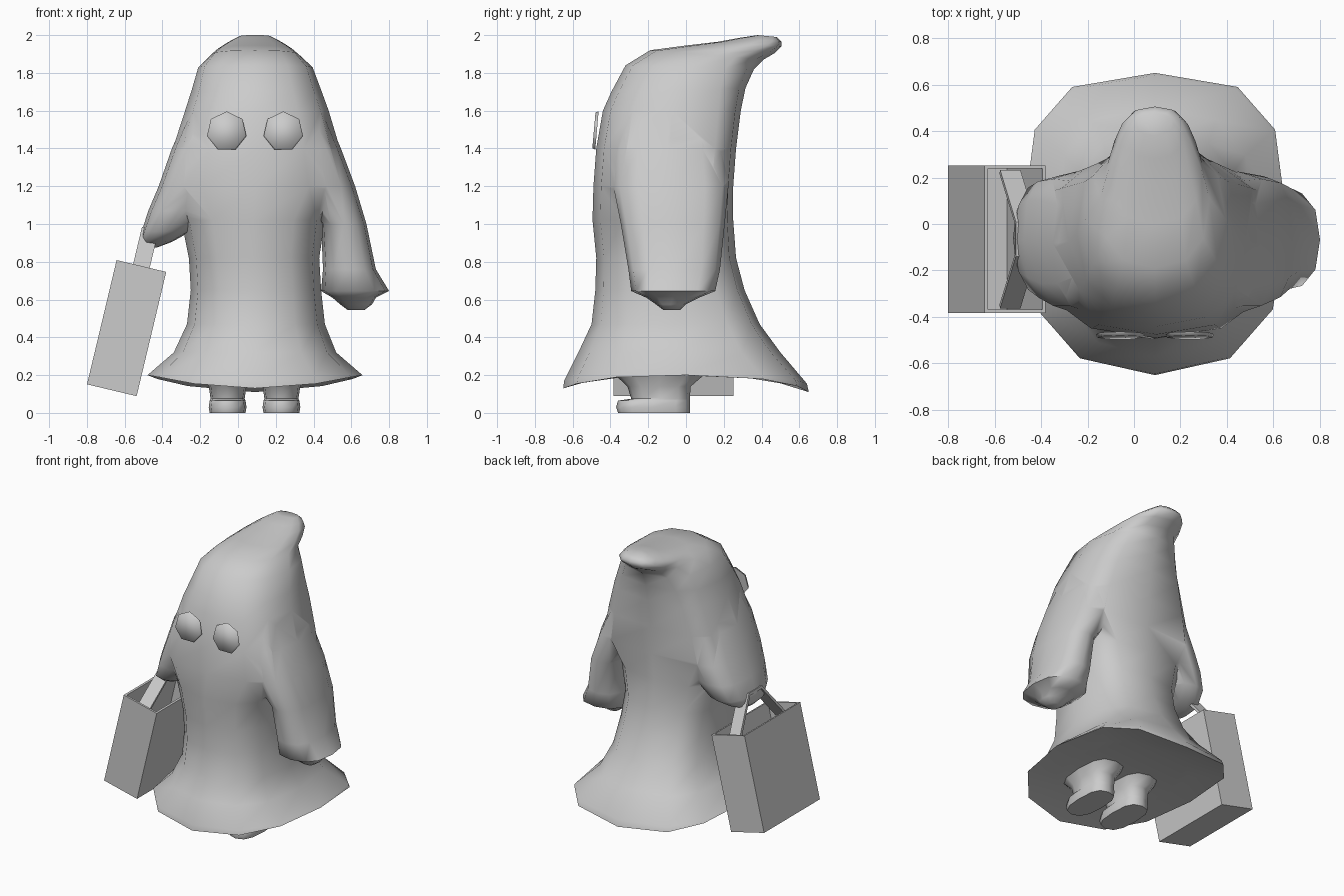
import bpy, bmesh, math
from mathutils import Matrix, Vector

if "Cube" in bpy.data.objects:
    bpy.data.objects.remove(bpy.data.objects["Cube"])


def finish(name, bm, smooth=None):
    bmesh.ops.recalc_face_normals(bm, faces=bm.faces)
    me = bpy.data.meshes.new(name)
    bm.to_mesh(me)
    bm.free()
    ob = bpy.data.objects.new(name, me)
    bpy.context.collection.objects.link(ob)
    if smooth:
        shade(ob, smooth)
    return ob


def select(ob):
    bpy.ops.object.select_all(action='DESELECT')
    ob.select_set(True)
    bpy.context.view_layer.objects.active = ob


def shade(ob, deg):
    select(ob)
    bpy.ops.object.shade_smooth_by_angle(angle=math.radians(deg))


def loft(name, rings, n=12, front=.8, smooth=None):
    """Rings: x min, x max, front y, front z, back y, back z,
    side lift, squareness of the back half (1 = round)."""
    bm = bmesh.new()
    loops = []
    for x0, x1, yf, zf, yb, zb, lift, back in rings:
        loop = []
        for i in range(n):
            a = math.tau * i / n
            c, s = math.cos(a), math.sin(a)
            power = back if s > .01 else front
            c = math.copysign(abs(c) ** power, c)
            s = math.copysign(abs(s) ** power, s)
            t = (s + 1) / 2
            loop.append(bm.verts.new(((x0 + x1) / 2 + c * (x1 - x0) / 2,
                                      yf + (yb - yf) * t,
                                      zf + (zb - zf) * t + lift * c * c)))
        loops.append(loop)
    for a, b in zip(loops, loops[1:]):
        for i in range(n):
            j = (i + 1) % n
            bm.faces.new((a[i], a[j], b[j], b[i]))
    bm.faces.new(loops[0][::-1])
    bm.faces.new(loops[-1])
    return finish(name, bm, smooth)


def level(x0, x1, yf, yb, z, back=.85):
    return (x0, x1, yf, z, yb, z, 0, back)


# Hooded cloak, from the underside up to the bent tip
body = loft("cloak", [
    (-.30, .48, -.45, .20, .40, .20, 0, .7),
    (-.48, .66, -.65, .13, .65, .11, .08, .68),
    (-.47, .65, -.645, .17, .64, .155, .045, .68),
    level(-.34, .52, -.57, .50, .32, .7),
    level(-.27, .46, -.50, .39, .47, .7),
    level(-.25, .44, -.48, .31, .65, .7),
    level(-.26, .43, -.475, .265, .82, .7),
    level(-.30, .46, -.495, .25, 1.02, .6),
    level(-.40, .59, -.49, .25, 1.2, .52),
    level(-.345, .54, -.475, .265, 1.4, .52),
    level(-.28, .48, -.44, .29, 1.6, .57),
    (-.245, .44, -.395, 1.70, .315, 1.72, 0, .68),
    (-.21, .395, -.32, 1.84, .36, 1.82, 0, .85),
    (-.145, .325, -.19, 1.92, .41, 1.87, 0, 1),
    (-.11, .29, 0, 1.945, .47, 1.905, 0, .95),
    (-.07, .25, .17, 1.965, .505, 1.94, 0, .85),
    (-.03, .21, .28, 1.985, .505, 1.965, 0, .8),
    (.01, .17, .38, 2.0, .48, 1.99, 0, .8),
], front=.82)

# Hanging sleeve with a flared cuff and a small hand
sleeve_r = loft("hanging_sleeve", [
    level(.58, .67, -.12, -.03, .545),
    level(.54, .71, -.16, 0, .575),
    level(.50, .73, -.21, .07, .61),
    level(.44, .80, -.29, .155, .645, .8),
    level(.45, .73, -.305, .18, .76, .75),
    level(.44, .68, -.345, .205, 1.0, .75),
    level(.28, .62, -.385, .225, 1.2, .75),
    level(.18, .545, -.385, .22, 1.4),
    level(.13, .46, -.33, .18, 1.6)])

# Raised sleeve that carries the bag
sleeve_l = loft("carrying_sleeve", [
    level(-.49, -.43, -.12, 0, .875),
    level(-.52, -.35, -.22, .10, .905),
    level(-.51, -.25, -.31, .18, .96, .75),
    level(-.475, -.15, -.35, .21, 1.07, .7),
    level(-.42, -.08, -.385, .225, 1.2, .75),
    level(-.35, 0, -.385, .22, 1.4),
    level(-.26, .03, -.33, .18, 1.6)])

# Merge the sleeves into the cloak
for sleeve in (sleeve_r, sleeve_l):
    mod = body.modifiers.new("join", 'BOOLEAN')
    mod.operation = 'UNION'
    mod.solver = 'EXACT'
    mod.object = sleeve
    select(body)
    bpy.ops.object.modifier_apply(modifier=mod.name)
    bpy.data.objects.remove(sleeve)
shade(body, 75)

# Feet with flat toes, and round flat eyes
for side, fx, ex in (("left", -.055, -.06), ("right", .23, .24)):
    loft(side + "_foot", [
        level(fx - .095, fx + .095, -.36, .02, 0, .7),
        level(fx - .10, fx + .10, -.37, .02, .03, .7),
        level(fx - .095, fx + .095, -.36, .02, .065, .7),
        level(fx - .09, fx + .09, -.29, .02, .075, .7),
        level(fx - .10, fx + .10, -.31, .025, .14, .7),
        level(fx - .13, fx + .13, -.38, .10, .205, .7)], smooth=50)
    bm = bmesh.new()
    bmesh.ops.create_cone(bm, cap_ends=True, segments=7, radius1=.107,
                          radius2=.10, depth=.016)
    top = bm.verts[:][0]
    spin = math.pi / 2 - math.atan2(top.co.y, top.co.x)
    bm.transform(Matrix.Translation((ex, -.48, 1.49))
                 @ Matrix.Rotation(math.radians(85), 4, 'X')
                 @ Matrix.Rotation(spin, 4, 'Z'))
    finish(side + "_eye", bm, 100)

# Open-topped tilted bag
tilt = (Matrix.Translation((-.668, -.065, .12))
        @ Matrix.Rotation(math.radians(13.4), 4, 'Y'))
bm = bmesh.new()
bmesh.ops.create_cube(bm, size=1)
bm.transform(tilt @ Matrix.Translation((0, 0, .338))
             @ Matrix.Diagonal((.27, .635, .676, 1)))
bmesh.ops.recalc_face_normals(bm, faces=bm.faces)
lid = max(bm.faces, key=lambda f: f.calc_center_median().z)
bmesh.ops.delete(bm, geom=[lid], context='FACES_ONLY')
bag = finish("bag", bm)
mod = bag.modifiers.new("walls", 'SOLIDIFY')
mod.thickness, mod.offset = .02, -1

# Ribbon handle running from both ends of the bag to the hand
bm = bmesh.new()
rows = [[bm.verts.new(tilt @ Vector((x, y, z))) for x in (-.045, .045)]
        for y, z in ((-.29, .58), (-.07, .87), (.07, .87), (.29, .58))]
for a, b in zip(rows, rows[1:]):
    bm.faces.new((a[0], a[1], b[1], b[0]))
handle = finish("bag_handle", bm)
mod = handle.modifiers.new("thickness", 'SOLIDIFY')
mod.thickness, mod.offset = .02, 0
